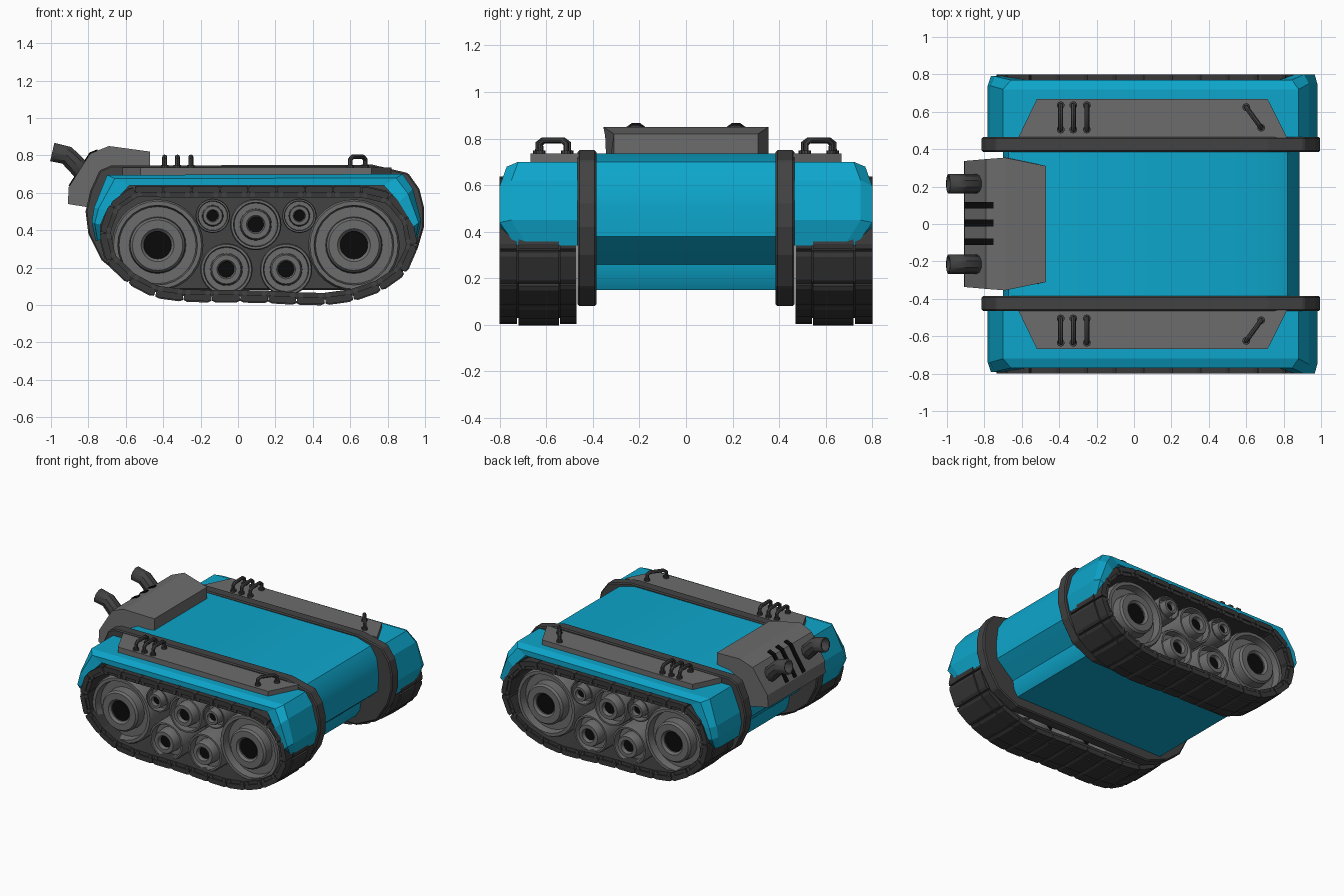
import bpy, bmesh, math
from mathutils import Vector

cube = bpy.data.objects.get("Cube")
if cube:
    bpy.data.objects.remove(cube, do_unlink=True)


def material(name, rgb):
    m = bpy.data.materials.new(name)
    m.use_nodes = True
    m.diffuse_color = (*rgb, 1)
    m.node_tree.nodes["Principled BSDF"].inputs["Base Color"].default_value = (*rgb, 1)
    return m


BLUE = material("blue paint", (0.004, 0.38, 0.6))
GREY = material("grey metal", (0.15, 0.15, 0.15))
DARK = material("dark metal", (0.055, 0.055, 0.055))
RUBBER = material("track rubber", (0.04, 0.04, 0.04))
BLACK = material("black", (0.003, 0.003, 0.003))


def smooth(ob, angle):
    bpy.ops.object.select_all(action="DESELECT")
    ob.select_set(True)
    bpy.context.view_layer.objects.active = ob
    bpy.ops.object.shade_smooth_by_angle(angle=math.radians(angle))


def mirror(ob):
    ob.modifiers.new("Mirror", "MIRROR").use_axis = (False, True, False)


def finish(bm, name, mat, mirrored=True, angle=0, bevel=0):
    bmesh.ops.recalc_face_normals(bm, faces=bm.faces)
    me = bpy.data.meshes.new(name)
    bm.to_mesh(me)
    bm.free()
    me.materials.append(mat)
    ob = bpy.data.objects.new(name, me)
    bpy.context.collection.objects.link(ob)
    if angle:
        smooth(ob, angle)
    if bevel:
        b = ob.modifiers.new("Bevel", "BEVEL")
        b.width, b.segments = bevel, 1
    if mirrored:
        mirror(ob)
    return ob


def loft(bm, rings, closed=False, caps=True):
    """Skin a row of rings that share a point count."""
    vs = [[bm.verts.new(p) for p in r] for r in rings]
    n = len(vs[0])
    pairs = list(zip(vs, vs[1:])) + ([(vs[-1], vs[0])] if closed else [])
    for a, b in pairs:
        for i in range(n):
            j = (i + 1) % n
            bm.faces.new((a[i], a[j], b[j], b[i]))
    if caps and not closed:
        bm.faces.new(vs[0])
        bm.faces.new(vs[-1])


def prism(bm, pts, y0, y1):
    loft(bm, [[(x, y, z) for x, z in pts] for y in (y0, y1)])


def tube(name, pts, radius, mat, sides=2, wall=0):
    cu = bpy.data.curves.new(name, "CURVE")
    cu.dimensions = "3D"
    cu.bevel_depth, cu.bevel_resolution = radius, sides
    cu.use_fill_caps = not wall
    sp = cu.splines.new("POLY")
    sp.points.add(len(pts) - 1)
    for p, co in zip(sp.points, pts):
        p.co = (*co, 1)
    ob = bpy.data.objects.new(name, cu)
    bpy.context.collection.objects.link(ob)
    cu.materials.append(mat)
    bpy.ops.object.select_all(action="DESELECT")
    ob.select_set(True)
    bpy.context.view_layer.objects.active = ob
    bpy.ops.object.convert(target="MESH")
    smooth(ob, 35)
    if wall:
        s = ob.modifiers.new("Wall", "SOLIDIFY")
        s.thickness, s.offset = wall, -1
    mirror(ob)


# Central hull with undercut ends
bm = bmesh.new()
prism(bm, [(-.60, .735), (-.67, .70), (-.70, .62), (-.70, .38), (-.64, .31), (-.58, .26),
           (-.57, .20), (-.55, .15), (.70, .15), (.73, .20), (.74, .26), (.80, .31),
           (.88, .38), (.885, .50), (.87, .62), (.82, .70), (.70, .735)], -.40, .40)
finish(bm, "hull", BLUE, False, 40)

# Side rails between hull and tracks
bm = bmesh.new()
prism(bm, [(-.68, .745), (-.74, .72), (-.79, .61), (-.815, .50), (-.80, .38), (-.73, .24),
           (-.62, .15), (-.45, .08), (.70, .08), (.87, .16), (.96, .30), (.995, .42),
           (.995, .52), (.97, .62), (.91, .705), (.72, .75)], -.465, -.385)
finish(bm, "side_rail", DARK, bevel=.008)

# Fenders: outer x, z, inner x, z, outer edge y
fender = [(-.76, .34, -.735, .35, .73), (-.782, .44, -.735, .43, .79),
          (-.77, .52, -.70, .51, .79), (-.70, .695, -.58, .64, .77),
          (.88, .70, .78, .64, .77), (.935, .62, .86, .55, .80),
          (.98, .45, .94, .42, .80), (.955, .34, .93, .34, .73)]
bm = bmesh.new()
loft(bm, [[(px, -.45, pz), (px, .05 - w, pz), (px * .65 + qx * .35, -w, pz * .65 + qz * .35),
           (qx, -w, qz), (qx, -.45, qz)] for px, pz, qx, qz, w in fender])
finish(bm, "fender", BLUE)

# Tapered deck plates on the fenders
bm = bmesh.new()
loft(bm, [[(-.62, -.46, z), (.82, -.46, z), (.715, -.667, z), (-.52, -.667, z)]
          for z in (.69, .735)])
finish(bm, "deck_plate", GREY)


# Grab handles and their feet
def handle(name, a, b):
    a, b = Vector((*a, .72)), Vector((*b, .72))
    up = Vector((0, 0, .072))
    d = (b - a) * .15
    tube(name, [a, a + up * .8, a + up + d, b + up - d, b + up * .8, b], .013, DARK)
    bm = bmesh.new()
    for p in (a, b):
        geo = bmesh.ops.create_cone(bm, cap_ends=True, segments=10, radius1=.021,
                                    radius2=.021, depth=.03)
        bmesh.ops.translate(bm, verts=geo["verts"], vec=p + Vector((0, 0, .014)))
    finish(bm, name + "_feet", DARK)


for i, x in enumerate((-.392, -.324, -.252)):
    handle(f"rear_handle_{i + 1}", (x, -.635), (x, -.505))
handle("front_handle", (.60, -.625), (.68, -.515))

# Engine housing: x, z, half width
housing = [(-.47, .68, .31), (-.47, .82, .31), (-.69, .85, .355), (-.79, .81, .347),
           (-.905, .63, .337), (-.91, .54, .335), (-.66, .50, .355)]
bm = bmesh.new()
loft(bm, [[(x, s * w, z) for x, z, w in housing] for s in (-1, 1)])
finish(bm, "engine_housing", GREY, False)

# Vent slots on the housing slope
for i, y in enumerate((-.095, .005, .10)):
    bm = bmesh.new()
    prism(bm, [(-.75, .823), (-.79, .807), (-.90, .635), (-.906, .639), (-.794, .815),
               (-.75, .833)], y - .018, y + .018)
    finish(bm, f"vent_slot_{i + 1}", BLACK, False)

# Exhaust pipes
tube("exhaust_pipe", [(-.80, -.215, .68), (-.87, -.215, .755), (-.915, -.215, .80),
                      (-.993, -.215, .818)], .053, DARK, 3, .012)

# Track path resampled to even links
path = [Vector(p) for p in [
    (-.55, .61), (-.65, .56), (-.71, .45), (-.72, .33), (-.67, .22), (-.55, .12), (-.42, .06),
    (-.25, .045), (.10, .045), (.35, .03), (.52, .03), (.70, .07), (.86, .16), (.93, .28),
    (.94, .38), (.89, .50), (.80, .58), (.70, .61)]]
LINKS = 26
loop = path + path[:1]
total = sum((b - a).length for a, b in zip(loop, loop[1:]))


def along(s):
    s %= total
    for a, b in zip(loop, loop[1:]):
        d = (b - a).length
        if s <= d:
            return a.lerp(b, s / d)
        s -= d
    return loop[0]


links, belt, pins = bmesh.new(), bmesh.new(), bmesh.new()
rings = []
for i in range(LINKS):
    a, b = along(total * i / LINKS), along(total * (i + 1) / LINKS)
    t = (b - a).normalized()
    out = Vector((t.y, -t.x))   # outward side of the loop
    if out.dot(a - Vector((.1, .32))) < 0:
        out = -out
    for y0, y1, h in ((-.80, -.725, .026), (-.72, -.545, .032), (-.54, -.47, .026)):
        prism(links, [a + t * .004 - out * .01, b - t * .004 - out * .01,
                      b + out * h * .7, b - t * .02 + out * h,
                      a + t * .02 + out * h, a + out * h * .7], y0, y1)
    rings.append([(p.x, y, p.y) for p, y in ((a, -.79), (a, -.48), (a - out * .035, -.48),
                                            (a - out * .035, -.79))])
    # Link pins beside each joint
    for f in (.15, .85):
        c = a.lerp(b, f) - out * .02
        ring = [c + Vector((math.cos(k * math.tau / 8), math.sin(k * math.tau / 8))) * .014
                for k in range(8)]
        prism(pins, ring, -.798, -.70)
loft(belt, rings, closed=True)
finish(links, "track_links", RUBBER)
finish(belt, "track_belt", RUBBER)
finish(pins, "track_pins", DARK)


# Road wheels: lathed rim, web and hub around a dark bore
def wheel(name, x, z, r):
    profile = [(1, -.48), (1, -.735), (.96, -.755), (.87, -.755), (.84, -.70), (.62, -.70),
               (.60, -.765), (.55, -.78), (.36, -.78), (.30, -.765), (.30, -.70)]
    n = 28

    def ring(f, y):
        return [(x + r * f * math.cos(k * math.tau / n), y,
                 z + r * f * math.sin(k * math.tau / n)) for k in range(n)]
    bm = bmesh.new()
    loft(bm, [ring(f, y) for f, y in profile], caps=False)
    finish(bm, name, GREY, angle=30)
    bm = bmesh.new()
    loft(bm, [ring(.31, y) for y in (-.60, -.755)])
    finish(bm, name + "_bore", BLACK)


wheel("rear_drive_wheel", -.43, .32, .245)
wheel("front_drive_wheel", .62, .32, .245)
wheel("upper_road_wheel", .095, .43, .137)
for i, x in enumerate((-.062, .257)):
    wheel(f"lower_road_wheel_{i + 1}", x, .19, .14)
for i, x in enumerate((-.135, .328)):
    wheel(f"return_roller_{i + 1}", x, .477, .092)
